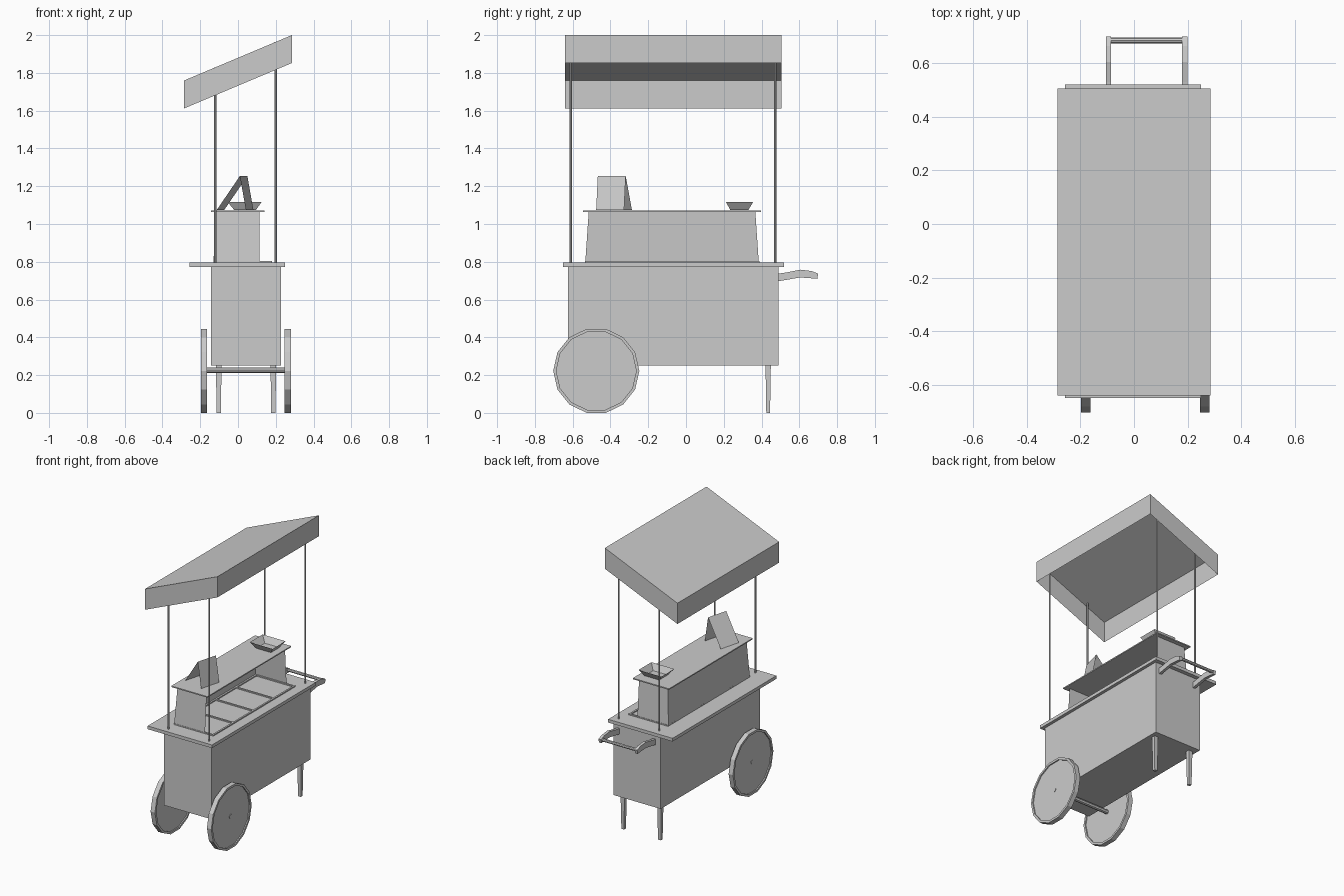
import bpy, bmesh
from math import pi, cos, sin, radians
from mathutils import Vector, Matrix

if "Cube" in bpy.data.objects:
    bpy.data.objects.remove(bpy.data.objects["Cube"])


def mesh(name, verts, faces):
    me = bpy.data.meshes.new(name)
    me.from_pydata([tuple(v) for v in verts], [], faces)
    bm = bmesh.new()
    bm.from_mesh(me)
    bmesh.ops.recalc_face_normals(bm, faces=bm.faces)
    bm.to_mesh(me)
    bm.free()
    ob = bpy.data.objects.new(name, me)
    bpy.context.collection.objects.link(ob)
    return ob


def rect(x0, x1, y0, y1, z):
    return [(x0, y0, z), (x1, y0, z), (x1, y1, z), (x0, y1, z)]


SIDES = [(i, (i + 1) % 4, (i + 1) % 4 + 4, i + 4) for i in range(4)]
BOTTOM, TOP = (3, 2, 1, 0), (4, 5, 6, 7)


def box(name, x0, x1, y0, y1, z0, z1, taper=0):
    """Box; taper narrows the bottom on every side."""
    t = taper
    return mesh(name, rect(x0 + t, x1 - t, y0 + t, y1 - t, z0) + rect(x0, x1, y0, y1, z1),
                SIDES + [BOTTOM, TOP])


def rod(name, a, b, r, n=8):
    a, b = Vector(a), Vector(b)
    q = (b - a).to_track_quat('Z', 'Y')
    ring = [q @ Vector((r * cos(2 * pi * i / n), r * sin(2 * pi * i / n), 0)) for i in range(n)]
    faces = [(i, (i + 1) % n, (i + 1) % n + n, i + n) for i in range(n)]
    return mesh(name, [a + v for v in ring] + [b + v for v in ring],
                faces + [tuple(range(n))[::-1], tuple(range(n, 2 * n))])


def wheel(name, x, y, z, n=14):
    # rim with a recessed disc, turned about the x axis
    prof = [(-.009, 0), (-.009, .212), (-.017, .212), (-.017, .228),
            (.017, .228), (.017, .212), (.009, .212), (.009, 0)]
    verts, faces, m = [], [], len(prof)
    for i in range(n):
        a = 2 * pi * i / n
        verts += [(x + dx, y + r * cos(a), z + r * sin(a)) for dx, r in prof]
    for i in range(n):
        j = (i + 1) % n
        faces += [(i * m + k, i * m + k + 1, j * m + k + 1, j * m + k) for k in range(m - 1)]
    ob = mesh(name, verts, faces)
    bm = bmesh.new()
    bm.from_mesh(ob.data)
    bmesh.ops.remove_doubles(bm, verts=bm.verts, dist=1e-5)
    bmesh.ops.recalc_face_normals(bm, faces=bm.faces)
    bm.to_mesh(ob.data)
    bm.free()


# Cart body and counter
box("cart_body", -.144, .228, -.625, .491, .25, .773)
box("counter_top", -.258, .25, -.65, .52, .772, .795)

# Rear legs
for side, x in (("left", -.102), ("right", .187)):
    box(side + "_leg", x - .015, x + .015, .421, .449, 0, .252, .004)

# Wheels and axle
for side, x in (("left", -.18), ("right", .264)):
    wheel(side + "_wheel", x, -.475, .2225)
rod("axle", (-.192, -.475, .2265), (.276, -.475, .2265), .015)

# Push handle: two bent arms and a grip bar
arm = [(.488, .737), (.53, .743), (.604, .758), (.665, .751), (.70, .737),
       (.695, .710), (.66, .713), (.604, .717), (.53, .704), (.488, .697)]
k = len(arm)
for side, x in (("left", -.095), ("right", .19)):
    v = [(x + d, y, z) for d in (-.01, .01) for y, z in arm]
    half = k // 2
    f = [(i, (i + 1) % k, (i + 1) % k + k, i + k) for i in range(k)]
    for o in (0, k):
        f += [(o + i, o + i + 1, o + k - 2 - i, o + k - 1 - i) for i in range(half - 1)]
    mesh(side + "_handle_arm", v, f)
rod("handle_bar", (-.095, .685, .731), (.19, .685, .731), .011)

# Food tray frame with dividers
fx0, fx1, fy0, fy1, fz0, fz1 = -.13, .18, -.535, .388, .793, .803
box("tray_frame_left", fx0, fx0 + .012, fy0, fy1, fz0, fz1)
box("tray_frame_right", fx1 - .012, fx1, fy0, fy1, fz0, fz1)
for i in range(5):
    y = fy0 + .006 + (fy1 - fy0 - .012) * i / 4
    box("tray_divider_%d" % i, fx0 + .012, fx1 - .012, y - .006, y + .006, fz0, fz1)

# Display guard: sheet walls on three sides, open to the right
mesh("display_guard", rect(-.13, .113, -.533, .385, .80) + rect(-.116, .113, -.515, .367, 1.064),
     [SIDES[0], SIDES[2], SIDES[3]])
box("display_shelf", -.144, .141, -.546, .398, 1.063, 1.071)

# Folded sign standing on the shelf
ridge = Vector((sin(radians(15)), cos(radians(15)), 0))
out = Vector((ridge.y, -ridge.x, 0))
a = Vector((.01, -.467, 1.254))
b = a + ridge * .153
drop = Vector((0, 0, -.18))
l, r = drop - out * .127, drop + out * .033
mesh("folded_sign", [a, b, b + l, a + l, b + r, a + r], [(0, 1, 2, 3), (0, 5, 4, 1)])

# Open dish
mesh("dish", rect(-.02, .095, .235, .33, 1.074) + rect(-.055, .125, .211, .356, 1.117),
     SIDES + [BOTTOM])

# Canopy poles, reaching up to the sloped roof
def roof_z(x):
    return 1.76 + .24 * (x + .285) / .57

for x in (-.12, .2):
    for y in (-.61, .472):
        rod("canopy_pole", (x, y, .79), (x, y, roof_z(x) - .002), .006)

# Canopy: sloped sheet with a hanging skirt, open underneath
X0, X1, Y0, Y1 = -.286, .286, -.64, .505
top = [(x, y, roof_z(x)) for x, y, _ in rect(X0, X1, Y0, Y1, 0)]
mesh("canopy", [(x, y, z - .148) for x, y, z in top] + top, SIDES + [TOP])
